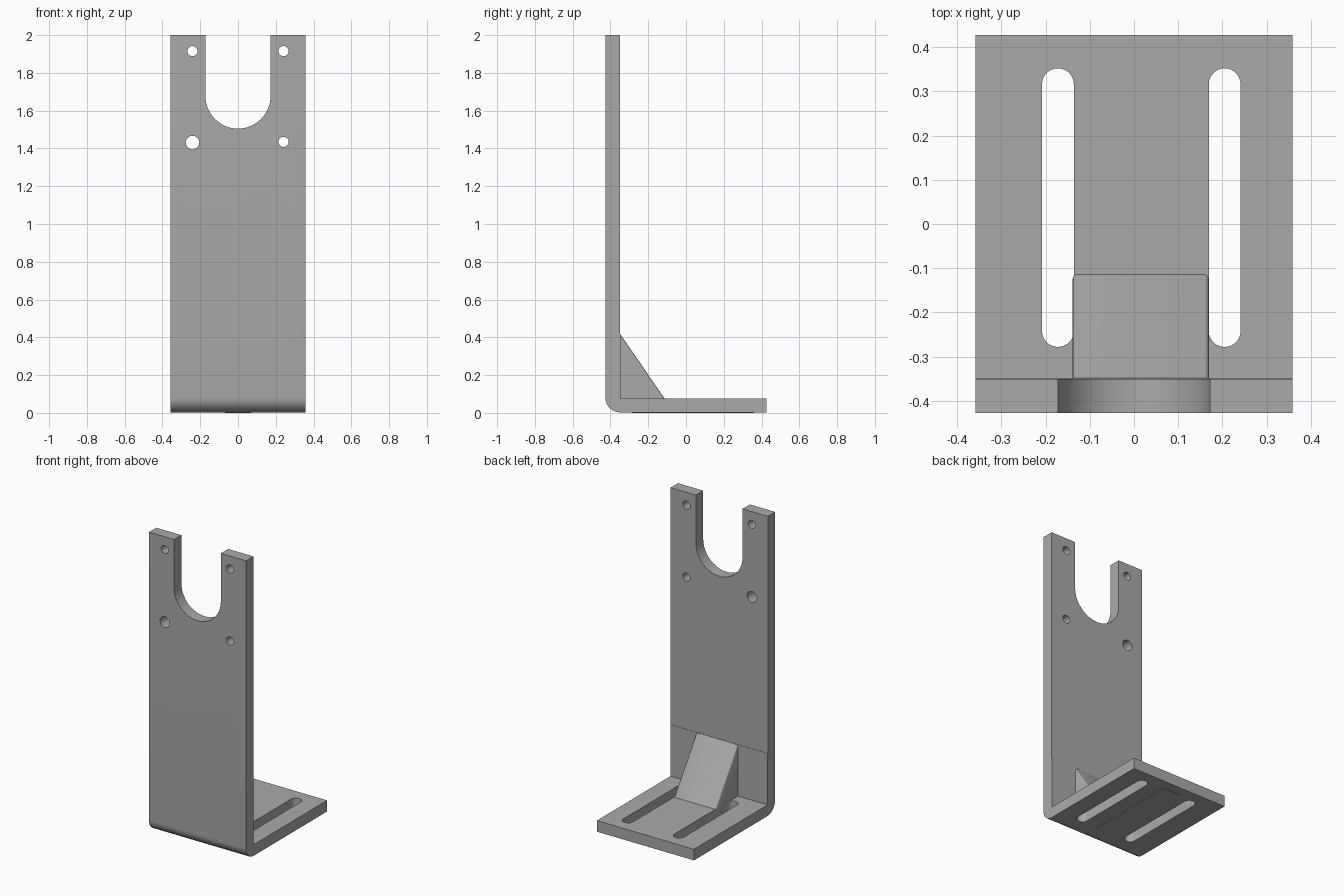
import bpy
import bmesh
from math import cos, sin, pi
from mathutils import Vector

cube = bpy.data.objects.get("Cube")
if cube:
    bpy.data.objects.remove(cube, do_unlink=True)

HALF_W, HALF_D, HEIGHT = 0.358, 0.427, 2.0
THICK = 0.077
INNER_Y = -HALF_D + THICK
BASE_Z = 0.003

# Single bare-metal colour
metal = bpy.data.materials.new("grey metal")
metal.use_nodes = True
grey = (0.4, 0.4, 0.4, 1)
metal.diffuse_color = grey
metal.node_tree.nodes["Principled BSDF"].inputs["Base Color"].default_value = grey


def arc(cx, cy, r, start, end, steps):
    angles = [start + (end - start) * i / steps for i in range(steps + 1)]
    return [(cx + r * cos(a), cy + r * sin(a)) for a in angles]


def prism(name, points, place, offset):
    """Extrude a flat outline; place maps 2D points into space."""
    bm = bmesh.new()
    face = bm.faces.new([bm.verts.new(place(u, v)) for u, v in points])
    grown = bmesh.ops.extrude_face_region(bm, geom=[face])["geom"]
    bmesh.ops.translate(bm, vec=Vector(offset),
                        verts=[g for g in grown if isinstance(g, bmesh.types.BMVert)])
    bmesh.ops.recalc_face_normals(bm, faces=bm.faces)
    mesh = bpy.data.meshes.new(name)
    bm.to_mesh(mesh)
    bm.free()
    mesh.materials.append(metal)
    obj = bpy.data.objects.new(name, mesh)
    bpy.context.collection.objects.link(obj)
    return obj


def activate(obj):
    bpy.ops.object.select_all(action="DESELECT")
    obj.select_set(True)
    bpy.context.view_layer.objects.active = obj


def cut(target, cutter):
    cutter.hide_render = True
    mod = target.modifiers.new("cut", "BOOLEAN")
    mod.operation, mod.solver, mod.object = "DIFFERENCE", "EXACT", cutter
    activate(target)
    bpy.ops.object.modifier_apply(modifier=mod.name)
    bpy.data.objects.remove(cutter, do_unlink=True)


def side_prism(name, points, x0, x1):
    return prism(name, points, lambda y, z: (x0, y, z), (x1 - x0, 0, 0))


def front_cutter(points):
    return prism("front_cutter", points, lambda x, z: (x, -HALF_D - 0.1, z), (0, THICK + 0.2, 0))


# Bent L-shaped plate with a rounded outer bend
bend = 0.078
profile = arc(-HALF_D + bend, BASE_Z + bend, bend, pi, 1.5 * pi, 12)
profile += [(HALF_D, BASE_Z), (HALF_D, THICK), (INNER_Y + 0.002, THICK),
            (INNER_Y + 0.002, 0.42), (INNER_Y, 0.42),
            (INNER_Y, HEIGHT), (-HALF_D, HEIGHT)]
bracket = side_prism("bent_bracket", profile, -HALF_W, HALF_W)

# Open U notch at the top
notch_r = 0.172
notch = arc(0, 1.677, notch_r, pi, 2 * pi, 32)
notch += [(notch_r, HEIGHT + 0.1), (-notch_r, HEIGHT + 0.1)]
cut(bracket, front_cutter(notch))

# Four bolt holes, one of them larger
for x, z, r in ((-0.241, 1.915, 0.027), (0.241, 1.915, 0.027),
                (0.241, 1.435, 0.027), (-0.241, 1.431, 0.036)):
    cut(bracket, front_cutter(arc(x, z, r, 0, 2 * pi, 24)[:-1]))

# Two long adjustment slots in the foot
slot_r = 0.036
for x in (-0.172, 0.205):
    slot = arc(x, 0.352 - slot_r, slot_r, 0, pi, 14)
    slot += arc(x, -0.278 + slot_r, slot_r, pi, 2 * pi, 14)
    cut(bracket, prism("slot_cutter", slot, lambda u, v: (u, v, -0.1), (0, 0, 0.3)))

# Wedge gusset with softened sloping edges
gusset = side_prism("gusset", [(INNER_Y, THICK - 0.002), (-0.113, THICK - 0.002), (INNER_Y, 0.42)],
                    -0.139, 0.169)
bm = bmesh.new()
bm.from_mesh(gusset.data)
slopes = [e for e in bm.edges
          if abs(e.verts[0].co.y - e.verts[1].co.y) > 0.1
          and abs(e.verts[0].co.z - e.verts[1].co.z) > 0.1]
bmesh.ops.bevel(bm, geom=slopes, offset=0.01, segments=3, profile=0.5, affect="EDGES")
bm.to_mesh(gusset.data)
bm.free()

# Thin raised pad under the foot
pad = prism("foot_pad", [(-0.07, -0.285), (0.07, -0.285), (0.07, 0.36), (-0.07, 0.36)],
            lambda x, y: (x, y, 0), (0, 0, BASE_Z + 0.002))

for obj in (bracket, gusset, pad):
    activate(obj)
    bpy.ops.object.shade_smooth_by_angle(angle=pi / 6)
